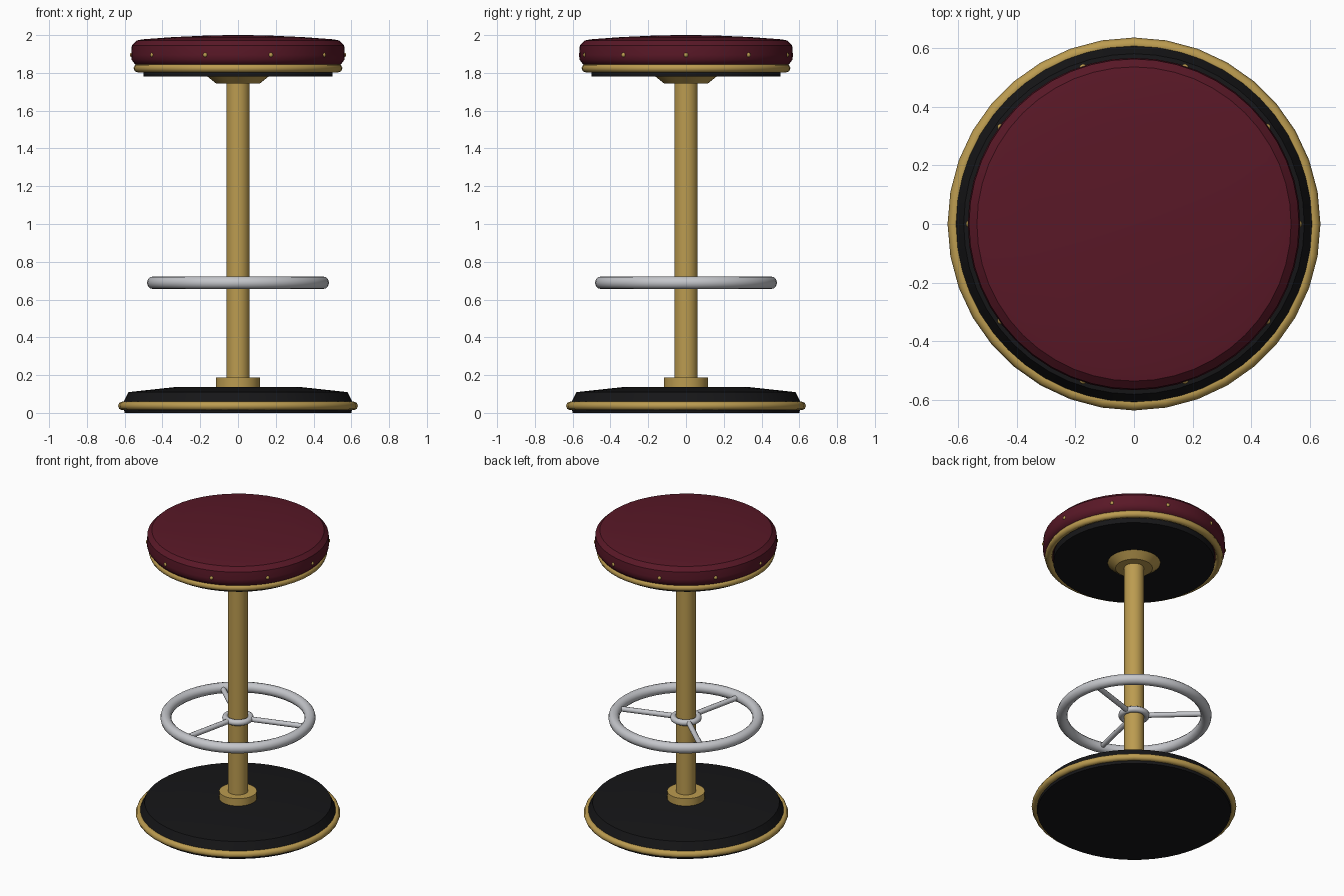
import bpy, bmesh, math
from mathutils import Vector

if "Cube" in bpy.data.objects:
    bpy.data.objects.remove(bpy.data.objects["Cube"])


def material(name, color):
    m = bpy.data.materials.new(name)
    m.diffuse_color = (*color, 1)
    m.use_nodes = True
    m.node_tree.nodes["Principled BSDF"].inputs["Base Color"].default_value = m.diffuse_color
    return m


BRASS = material("brass", (0.50, 0.33, 0.08))
BLACK = material("black", (0.008, 0.008, 0.009))
LEATHER = material("red_leather", (0.10, 0.009, 0.02))
STEEL = material("steel", (0.55, 0.56, 0.59))


def finish(name, bm, mat, angle=30):
    bmesh.ops.recalc_face_normals(bm, faces=bm.faces)
    me = bpy.data.meshes.new(name)
    bm.to_mesh(me)
    bm.free()
    ob = bpy.data.objects.new(name, me)
    bpy.context.collection.objects.link(ob)
    me.materials.append(mat)
    bpy.ops.object.select_all(action='DESELECT')
    ob.select_set(True)
    bpy.context.view_layer.objects.active = ob
    bpy.ops.object.shade_smooth_by_angle(angle=math.radians(angle))
    return ob


def lathe(name, profile, mat, n=48, closed=False, angle=30):
    """Revolve (radius, z) points around z; ends are capped unless closed."""
    bm = bmesh.new()
    rings = [[bm.verts.new((r * math.cos(2 * math.pi * i / n),
                            r * math.sin(2 * math.pi * i / n), z)) for i in range(n)]
             for r, z in profile]
    pairs = list(zip(rings, rings[1:]))
    if closed:
        pairs.append((rings[-1], rings[0]))
    else:
        bm.faces.new(rings[0])
        bm.faces.new(rings[-1])
    for a, b in pairs:
        for i in range(n):
            j = (i + 1) % n
            bm.faces.new((a[i], a[j], b[j], b[i]))
    return finish(name, bm, mat, angle)


def torus(name, major, minor, z, mat, n=48, sides=12):
    pts = [(major + minor * math.cos(2 * math.pi * k / sides),
            z + minor * math.sin(2 * math.pi * k / sides)) for k in range(sides)]
    return lathe(name, pts, mat, n, closed=True, angle=50)


# Base with brass trim
lathe("base", [(0.60, 0), (0.61, 0.05), (0.58, 0.11), (0.33, 0.137)], BLACK, angle=20)
torus("base_trim", 0.612, 0.023, 0.037, BRASS, n=36, sides=8)

# Column
lathe("column_collar", [(0.117, 0.12), (0.117, 0.187)], BRASS, 32)
lathe("column", [(0.062, 0.13), (0.062, 1.78)], BRASS, 32)
lathe("seat_flange", [(0.115, 1.743), (0.165, 1.783), (0.165, 1.79)], BRASS, 32)

# Foot ring, hub and spokes
torus("foot_ring", 0.448, 0.034, 0.689, STEEL)
torus("foot_ring_hub", 0.078, 0.02, 0.689, STEEL, n=32, sides=10)
for i in range(3):
    a = math.radians(17.5 + 120 * i)
    d = Vector((math.cos(a), math.sin(a), 0))
    bm = bmesh.new()
    bmesh.ops.create_cone(bm, cap_ends=True, segments=10, radius1=0.017, radius2=0.017, depth=0.37)
    bm.transform(d.to_track_quat('Z', 'Y').to_matrix().to_4x4())
    bmesh.ops.translate(bm, verts=bm.verts, vec=d * 0.25 + Vector((0, 0, 0.689)))
    finish(f"foot_ring_spoke_{i + 1}", bm, STEEL, 40)

# Seat: underplate, brass trim, padded cushion
lathe("seat_underplate", [(0.50, 1.782), (0.50, 1.83)], BLACK)
torus("seat_trim", 0.53, 0.023, 1.825, BRASS, sides=8)
lathe("seat_cushion", [(0.50, 1.83), (0.545, 1.845), (0.564, 1.87), (0.566, 1.895), (0.562, 1.945),
                       (0.535, 1.972), (0.50, 1.978), (0.35, 1.989), (0.18, 1.997), (0.05, 2.0)], LEATHER, angle=35)

# Upholstery studs
for i in range(10):
    a = 2 * math.pi * i / 10
    bm = bmesh.new()
    bmesh.ops.create_uvsphere(bm, u_segments=10, v_segments=6, radius=0.013)
    bmesh.ops.translate(bm, verts=bm.verts, vec=(0.56 * math.cos(a), 0.56 * math.sin(a), 1.895))
    finish(f"seat_stud_{i + 1}", bm, BRASS, 60)
